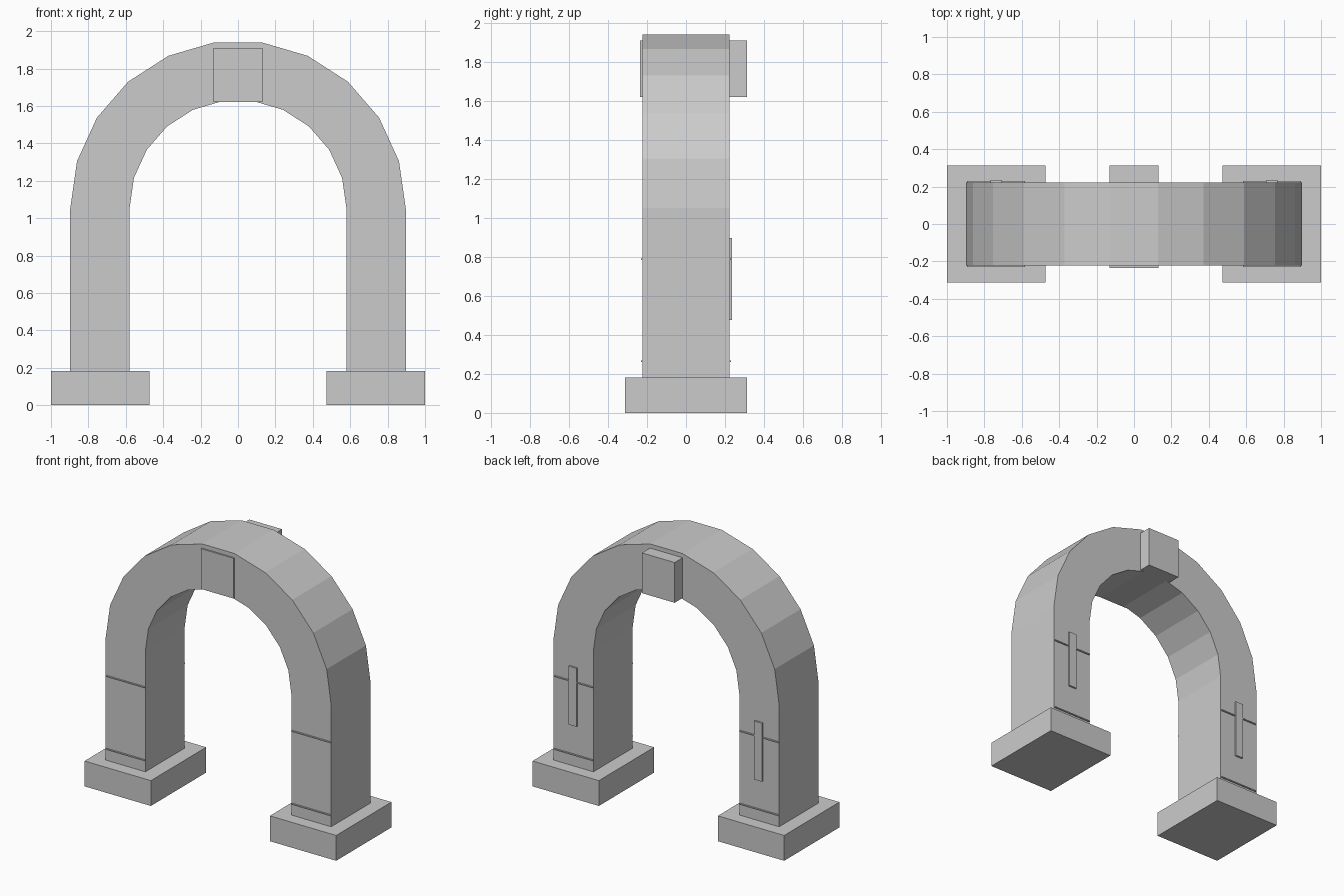
import bpy, bmesh, math

if "Cube" in bpy.data.objects:
    bpy.data.objects.remove(bpy.data.objects["Cube"])

def box(name, x, y, z):
    """Axis-aligned box from (min, max) ranges."""
    bm = bmesh.new()
    bmesh.ops.create_cube(bm, size=1)
    for v in bm.verts:
        for i, (a, b) in enumerate((x, y, z)):
            v.co[i] = a if v.co[i] < 0 else b
    return finish(name, bm)

def finish(name, bm):
    bmesh.ops.recalc_face_normals(bm, faces=bm.faces[:])
    me = bpy.data.meshes.new(name)
    bm.to_mesh(me)
    bm.free()
    ob = bpy.data.objects.new(name, me)
    bpy.context.collection.objects.link(ob)
    return ob

# Arch body: straight legs and an 11-segment half ring
R_OUT, R_IN, SPRING, FOOT, HALF, N = 0.897, 0.58, 1.052, 0.18, 0.223, 11

def profile(r):
    arc = [(r * math.cos(math.pi * k / N), SPRING + r * math.sin(math.pi * k / N))
           for k in range(N + 1)]
    return [(r, FOOT)] + arc + [(-r, FOOT)]

bm = bmesh.new()
rings = [[bm.verts.new((x, y, z)) for y, r in
          ((-HALF, R_OUT), (HALF, R_OUT), (HALF, R_IN), (-HALF, R_IN))
          for x, z in [profile(r)[k]]] for k in range(N + 3)]
for a, b in zip(rings, rings[1:]):
    for i in range(4):
        j = (i + 1) % 4
        bm.faces.new((a[i], a[j], b[j], b[i]))
bm.faces.new(rings[0])
bm.faces.new(rings[-1])
finish("arch_body", bm)

# Keystone, deeper at the back
box("keystone", (-0.13, 0.13), (-0.235, 0.314), (1.621, 1.91))

for side, s in (("left", -1), ("right", 1)):
    def xr(a, b):
        return tuple(sorted((s * a, s * b)))
    # Foot block
    box(side + "_plinth", xr(0.473, 1.0), (-0.314, 0.314), (0, 0.182))
    # Thin joint lines on front and back of the leg
    for label, z in (("lower", 0.265), ("upper", 0.789)):
        for face, y in (("front", (-0.231, -0.215)), ("back", (0.215, 0.231))):
            box(f"{side}_{label}_joint_{face}", xr(0.583, 0.893), y, (z - 0.004, z + 0.004))
    # Upright strip on the back of the leg
    box(side + "_back_strip", xr(0.707, 0.768), (0.215, 0.236), (0.476, 0.896))
